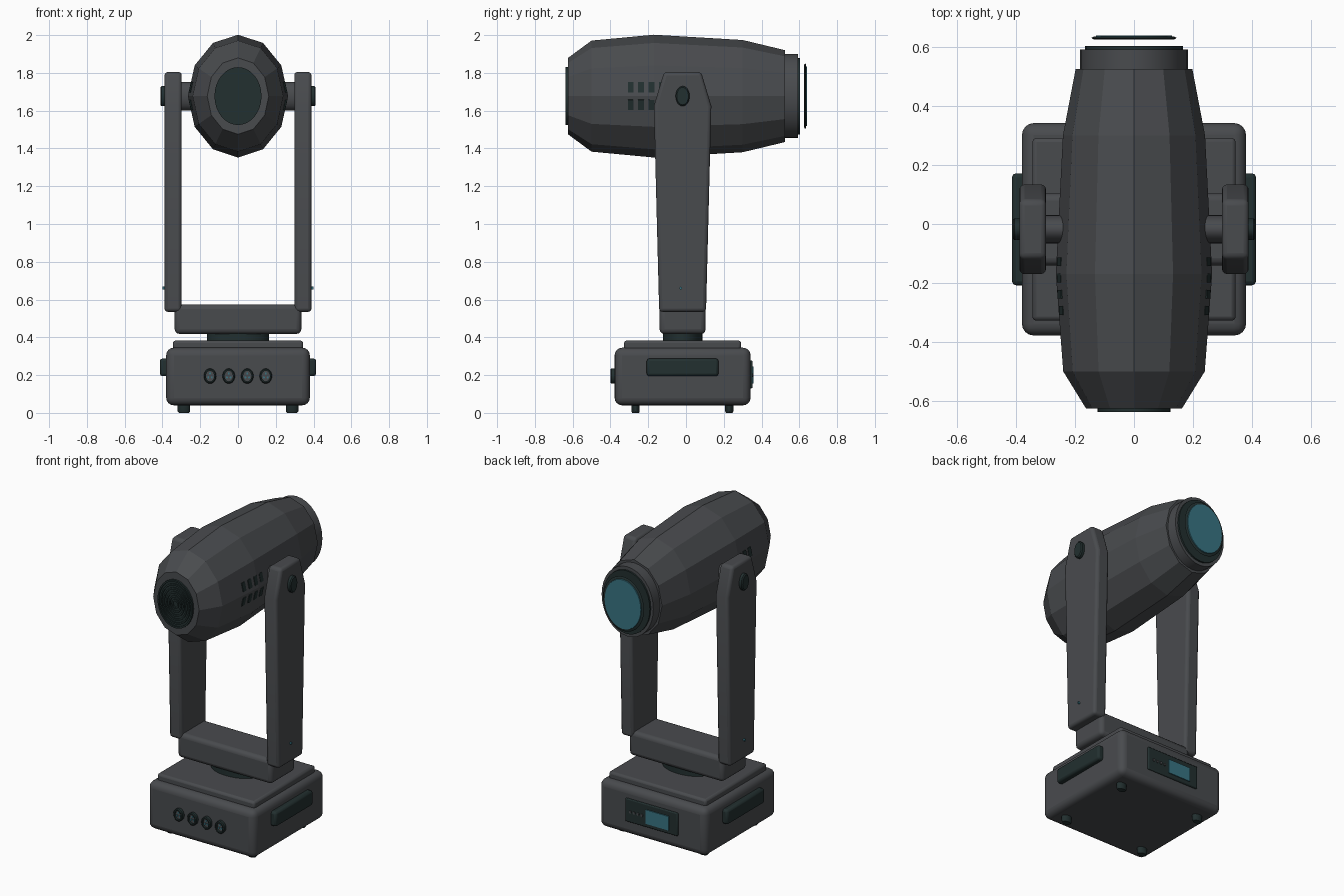
import bpy, bmesh, math
from mathutils import Vector, Matrix

if "Cube" in bpy.data.objects:
    bpy.data.objects.remove(bpy.data.objects["Cube"])


def material(name, rgb):
    m = bpy.data.materials.new(name)
    m.diffuse_color = (*rgb, 1)
    m.use_nodes = True
    m.node_tree.nodes["Principled BSDF"].inputs["Base Color"].default_value = m.diffuse_color
    return m


BODY = material("charcoal body", (0.066, 0.070, 0.076))
DARK = material("dark green trim", (0.016, 0.029, 0.029))
GLASS = material("teal glass", (0.040, 0.175, 0.225))
CY = -0.018    # depth of the yoke axis
HZ = 1.677     # height of the head axis


def finish(name, bm, mat, bevel=0, segs=3, smooth=True):
    bmesh.ops.recalc_face_normals(bm, faces=bm.faces)
    me = bpy.data.meshes.new(name)
    bm.to_mesh(me)
    bm.free()
    ob = bpy.data.objects.new(name, me)
    bpy.context.collection.objects.link(ob)
    me.materials.append(mat)
    bpy.ops.object.select_all(action='DESELECT')
    ob.select_set(True)
    bpy.context.view_layer.objects.active = ob
    if bevel:
        b = ob.modifiers.new("bevel", 'BEVEL')
        b.width, b.segments = bevel, segs
    if smooth:
        bpy.ops.object.shade_smooth_by_angle(angle=math.radians(35))
    return ob


def box(name, lo, hi, mat, bevel=0, segs=3):
    lo, hi = Vector(lo), Vector(hi)
    bm = bmesh.new()
    bmesh.ops.create_cube(bm, size=1)
    bmesh.ops.scale(bm, vec=hi - lo, verts=bm.verts)
    bmesh.ops.translate(bm, vec=(lo + hi) / 2, verts=bm.verts)
    return finish(name, bm, mat, bevel, segs)


def loft(name, stations, axis, centre, mat, sides=32, smooth=True, closed=False):
    """Oval rings (position, radius a, radius b) along an axis; closed joins last to first."""
    bm = bmesh.new()
    rings = []
    for t, a, b in stations:
        ring = []
        for i in range(sides):
            w = math.tau * i / sides
            u, v = a * math.sin(w), b * math.cos(w)
            p = {'x': (t, u, v), 'y': (u, t, v), 'z': (u, v, t)}[axis]
            ring.append(bm.verts.new(Vector(p) + Vector(centre)))
        rings.append(ring)
    pairs = list(zip(rings, rings[1:]))
    if closed:
        pairs.append((rings[-1], rings[0]))
    else:
        bm.faces.new(rings[0])
        bm.faces.new(rings[-1])
    for r, s in pairs:
        for i in range(sides):
            j = (i + 1) % sides
            bm.faces.new((r[i], r[j], s[j], s[i]))
    return finish(name, bm, mat, smooth=smooth)


# Base housing, top plate and turntable
box("base_housing", (-0.38, -0.378, 0.04), (0.38, 0.342, 0.345), BODY, 0.04, 4)
box("base_top_plate", (-0.345, -0.328, 0.33), (0.345, 0.292, 0.383), BODY, 0.014, 2)
loft("turntable", [(0.37, 0.163, 0.105), (0.43, 0.163, 0.105)], 'z', (0, CY, 0), DARK)

# Feet
for x in (-0.286, 0.286):
    for y in (-0.267, 0.229):
        loft("foot", [(0, 0.027, 0.018), (0.008, 0.033, 0.022), (0.06, 0.033, 0.022)],
             'z', (x, y, 0), DARK, 16)

# Front sockets with small pins
for x in (-0.148, -0.049, 0.049, 0.147):
    c = (x, 0, 0.195)
    loft("socket_rim", [(-0.37, 0.033, 0.040), (-0.395, 0.033, 0.040), (-0.400, 0.028, 0.035),
                        (-0.400, 0.022, 0.028), (-0.380, 0.022, 0.028)],
         'y', c, DARK, 20, closed=True)
    loft("socket_core", [(-0.37, 0.023, 0.029), (-0.388, 0.023, 0.029)], 'y', c, BODY, 20)
    for k in range(3):
        w = math.tau * k / 3 + math.pi / 2
        loft("socket_pin", [(-0.38, 0.005, 0.006), (-0.394, 0.005, 0.006)], 'y',
             (x + 0.011 * math.cos(w), 0, 0.195 + 0.014 * math.sin(w)), GLASS, 8)

# Rear control panel
box("control_panel", (-0.185, 0.33, 0.130), (0.185, 0.352, 0.278), DARK, 0.006, 2)
box("display_screen", (-0.125, 0.35, 0.155), (0.035, 0.358, 0.245), GLASS)
for x in (0.065, 0.092, 0.119, 0.146):
    loft("panel_button", [(0.35, 0.008, 0.009), (0.358, 0.008, 0.009)], 'y',
         (x, 0, 0.20), BODY, 10)

# Yoke crossbar
box("yoke_crossbar", (-0.335, -0.140, 0.418), (0.335, 0.104, 0.575), BODY, 0.025, 3)

# Parts repeated on both sides: handles, arms, pivots, lamps, vents
ARM = [(-0.124, 0.535), (0.124, 0.535), (0.152, 1.625), (0.098, 1.805),
       (-0.098, 1.805), (-0.152, 1.625)]
for s in (-1, 1):
    x0, x1 = sorted((s * 0.36, s * 0.414))
    box("side_handle", (x0, -0.208, 0.194), (x1, 0.172, 0.288), DARK, 0.014, 2)

    bm = bmesh.new()
    inner = [bm.verts.new((s * 0.298, CY + y, z)) for y, z in ARM]
    outer = [bm.verts.new((s * 0.389, CY + y, z)) for y, z in ARM]
    bm.faces.new(inner)
    bm.faces.new(outer)
    for i in range(len(ARM)):
        j = (i + 1) % len(ARM)
        bm.faces.new((inner[i], inner[j], outer[j], outer[i]))
    finish("yoke_arm", bm, BODY, 0.018, 3)

    loft("tilt_shaft", [(s * 0.20, 0.048, 0.075), (s * 0.31, 0.048, 0.075)], 'x',
         (0, CY, HZ), BODY, 24)
    loft("pivot_knob", [(s * 0.37, 0.037, 0.053), (s * 0.405, 0.037, 0.053),
                        (s * 0.411, 0.031, 0.046)], 'x', (0, CY, HZ), DARK, 24)
    loft("arm_lamp", [(s * 0.38, 0.006, 0.008), (s * 0.400, 0.006, 0.008)], 'x',
         (0, CY - 0.01, 0.66), GLASS, 10)

    # Cooling slots lying on the facets above and below the head's widest line
    for y in (-0.293, -0.238, -0.183, -0.128, 0.047, 0.095):
        for up in (-1, 1):
            bm = bmesh.new()
            bmesh.ops.create_cube(bm, size=1, matrix=Matrix.Diagonal((0.03, 0.030, 0.056, 1)))
            bmesh.ops.rotate(bm, matrix=Matrix.Rotation(-s * up * math.radians(12), 3, 'Y'),
                             verts=bm.verts)
            rx = 0.263 - 0.09 * max(0, abs(y + 0.17) - 0.05)
            bmesh.ops.translate(bm, vec=(s * (rx - 0.022), y, HZ + up * 0.044), verts=bm.verts)
            finish("cooling_slot", bm, DARK, smooth=False)

# Faceted head shell
loft("head_shell", [(-0.625, 0.163, 0.202), (-0.50, 0.240, 0.294), (-0.17, 0.265, 0.325),
                    (0.30, 0.241, 0.297), (0.525, 0.198, 0.243)],
     'y', (0, 0, HZ), BODY, 12, smooth=False)

# Rear fan grille
loft("grille_back", [(-0.61, 0.123, 0.150), (-0.630, 0.123, 0.150)], 'y', (0, 0, HZ), DARK)
for k in range(1, 7):
    a, w = 0.020 * k, 0.0045
    loft("grille_ring", [(-0.625, a - w, (a - w) * 1.23), (-0.637, a - w, (a - w) * 1.23),
                         (-0.637, a + w, (a + w) * 1.23), (-0.625, a + w, (a + w) * 1.23)],
         'y', (0, 0, HZ), DARK, closed=True)

# Lens collar, bezel and glass
loft("lens_collar", [(0.51, 0.183, 0.223), (0.592, 0.183, 0.223)], 'y', (0, 0, HZ), BODY)
loft("lens_bezel", [(0.58, 0.166, 0.202), (0.603, 0.166, 0.202)], 'y', (0, 0, HZ), DARK)
loft("lens_rim", [(0.626, 0.137, 0.167), (0.631, 0.145, 0.174), (0.635, 0.137, 0.167)],
     'y', (0, 0, HZ), DARK)
loft("lens_glass", [(0.630, 0.130, 0.160), (0.640, 0.128, 0.157)], 'y', (0, 0, HZ), GLASS)
